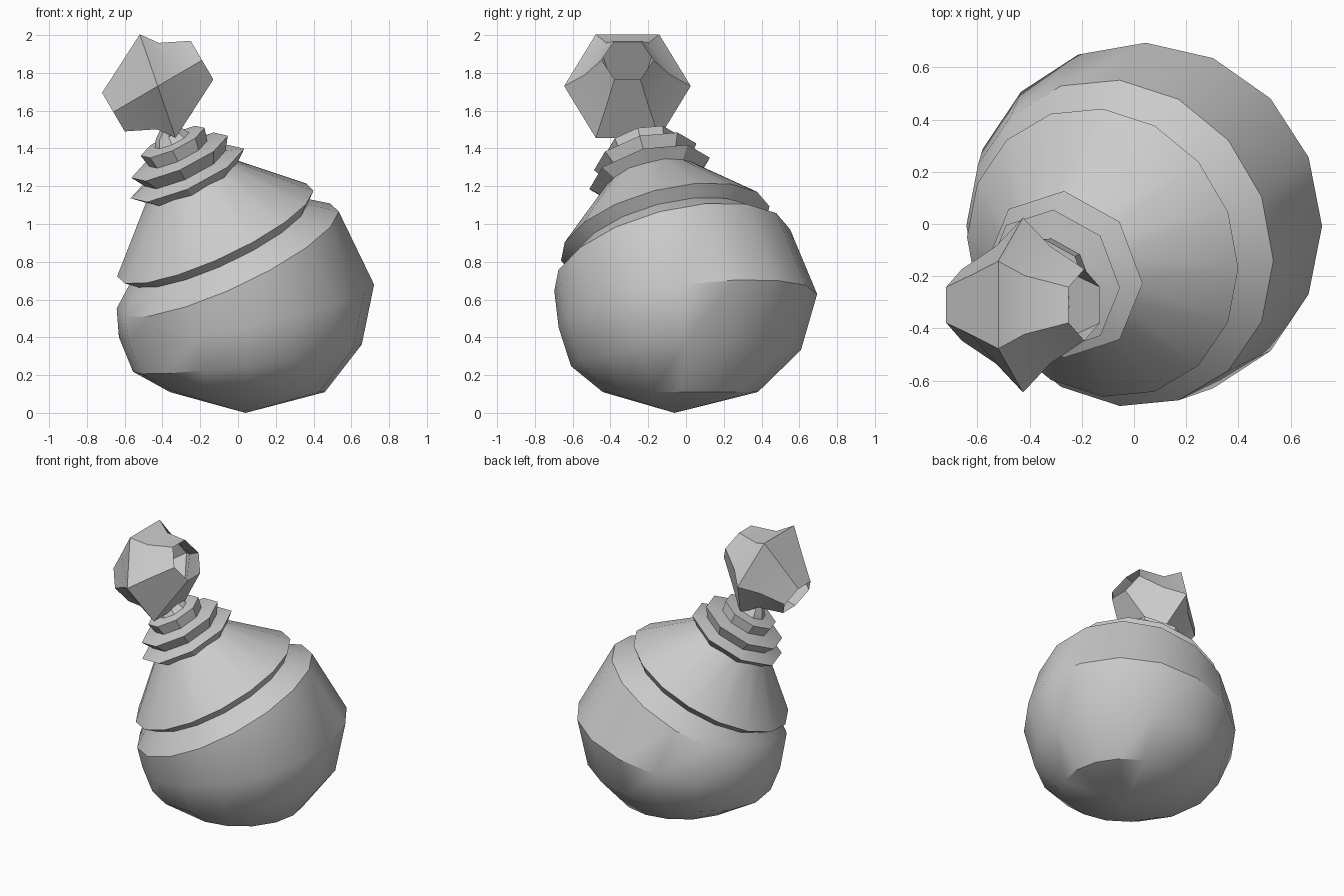
import bpy, bmesh, math
from mathutils import Vector

cube = bpy.data.objects.get("Cube")
if cube:
    bpy.data.objects.remove(cube, do_unlink=True)

grey = bpy.data.materials.new("plain grey")
grey.use_nodes = True
COLOUR = (0.6, 0.6, 0.6, 1)
grey.diffuse_color = COLOUR
grey.node_tree.nodes["Principled BSDF"].inputs["Base Color"].default_value = COLOUR

# Leaning axis of the flask, through the centre of the lip
LIP = Vector((-0.12, -0.11, 0.95))
LEAN = Vector((-0.41, -0.23, 0.88)).normalized()
UP = Vector((0, 0, 1))


def ring(centre, normal, radius, sides, ref=Vector((1, 0, 0))):
    """Points of a regular polygon facing along normal."""
    n = Vector(normal).normalized()
    u = (ref - n * ref.dot(n)).normalized()
    v = n.cross(u)
    angles = [2 * math.pi * i / sides for i in range(sides)]
    return [Vector(centre) + radius * (math.cos(a) * u + math.sin(a) * v) for a in angles]


def leaning(profile, sides):
    """Rings along the leaning axis from (radius, height) pairs."""
    return [ring(LIP + LEAN * t, LEAN, r, sides) for r, t in profile]


def loft(name, rings, pole=None, angle=35):
    """Skin a row of rings, optionally closing the first one to a point."""
    bm = bmesh.new()
    rows = [[bm.verts.new(p) for p in points] for points in rings]
    count = len(rows[0])
    for low, high in zip(rows, rows[1:]):
        for i in range(count):
            j = (i + 1) % count
            bm.faces.new((low[i], low[j], high[j], high[i]))
    if pole is not None:
        tip = bm.verts.new(pole)
        for i in range(count):
            bm.faces.new((tip, rows[0][(i + 1) % count], rows[0][i]))
    mesh = bpy.data.meshes.new(name)
    bm.to_mesh(mesh)
    bm.free()
    mesh.materials.append(grey)
    obj = bpy.data.objects.new(name, mesh)
    bpy.context.collection.objects.link(obj)
    bpy.ops.object.select_all(action='DESELECT')
    obj.select_set(True)
    bpy.context.view_layer.objects.active = obj
    bpy.ops.object.shade_smooth_by_angle(angle=math.radians(angle))
    return obj


# Round belly: level at the base, tilting towards the leaning shoulder
SIDES = 16
belly = [
    ring((0.05, -0.03, 0.11), UP, 0.41, SIDES),
    ring((0.05, 0.0, 0.29), (-0.12, -0.07, 1), 0.61, SIDES),
    ring((0.045, 0.01, 0.54), (-0.21, -0.13, 1), 0.69, SIDES),
]
shoulder = leaning([(0.645, -0.16), (0.57, -0.1), (0.51, -0.055)], SIDES)
loft("flask_body", belly + shoulder, pole=(0.04, -0.06, 0))

# Conical top with an overhanging lip
loft("cone_top", leaning([(0.51, -0.055), (0.57, 0), (0.25, 0.32)], SIDES))

# Stack of flared collars
loft("neck_collars", leaning([
    (0.25, 0.29), (0.33, 0.36), (0.235, 0.39), (0.28, 0.46),
    (0.17, 0.48), (0.185, 0.55), (0.1, 0.56)], 8), angle=25)

# Short stem bending up into the stopper
stem = leaning([(0.1, 0.56), (0.075, 0.6)], 8)
stem.append(ring((-0.3, -0.3, 1.6), (0.1, 0, 1), 0.06, 8))
loft("stem", stem)

# Hexagonal open-ended stopper with a slanted middle ridge
centre = Vector((-0.425, -0.31, 1.73))
axis = Vector((0.863, 0, 0.505))
side = Vector((0, 1, 0))
ridge_axis = Vector((0.945, 0, 0.327))
stations = [(-0.272, 0.137), (-0.12, 0.225), (0, 0.335), (0.12, 0.225), (0.272, 0.137)]
loft("stopper", [
    ring(centre + axis * s, ridge_axis if s == 0 else axis, r, 6, side)
    for s, r in stations], angle=40)
